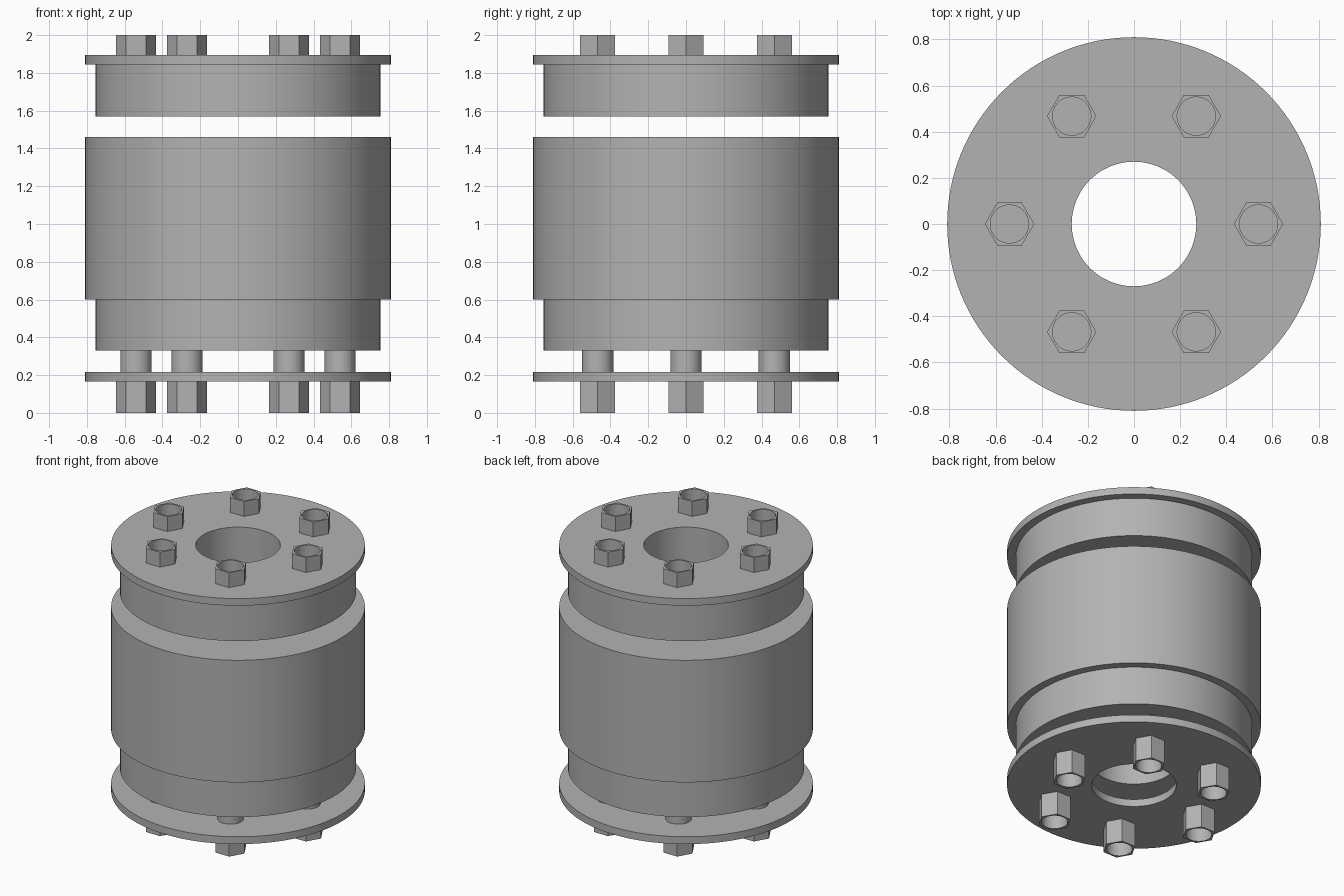
import bpy
import bmesh
from math import cos, sin, pi, radians

cube = bpy.data.objects.get("Cube")
if cube:
    bpy.data.objects.remove(cube)

# Single machined metal colour
GREY = (0.45, 0.45, 0.45, 1.0)
steel = bpy.data.materials.new("steel_grey")
steel.use_nodes = True
steel.diffuse_color = GREY
steel.node_tree.nodes["Principled BSDF"].inputs["Base Color"].default_value = GREY

BORE, SLEEVE, RIM = 0.27, 0.755, 0.81
BOLT_CIRCLE, SHAFT, NUT = 0.54, 0.083, 0.107


def round_radius(r, angle):
    return r


def hex_radius(r, angle):
    """Turn the outer wall into a hexagon, keeping the hole round."""
    if r <= SHAFT:
        return r
    return r * cos(pi / 6) / cos(angle % (pi / 3) - pi / 6)


def lathe(name, profile, segments, shape=round_radius, at=(0, 0)):
    """Sweep a closed (radius, height) profile around the z axis."""
    bm = bmesh.new()
    rings = []
    for i in range(segments):
        a = 2 * pi * i / segments
        rings.append([bm.verts.new((shape(r, a) * cos(a), shape(r, a) * sin(a), z))
                      for r, z in profile])
    for i in range(segments):
        here, there = rings[i], rings[(i + 1) % segments]
        for j in range(len(profile)):
            k = (j + 1) % len(profile)
            bm.faces.new((here[j], there[j], there[k], here[k]))
    bmesh.ops.recalc_face_normals(bm, faces=bm.faces)
    return finish(name, bm, at)


def rod(name, radius, z0, z1, at):
    """Solid round rod."""
    bm = bmesh.new()
    bmesh.ops.create_cone(bm, cap_ends=True, segments=48, radius1=radius,
                          radius2=radius, depth=z1 - z0)
    bmesh.ops.translate(bm, verts=bm.verts, vec=(0, 0, (z0 + z1) / 2))
    return finish(name, bm, at)


def finish(name, bm, at):
    mesh = bpy.data.meshes.new(name)
    bm.to_mesh(mesh)
    bm.free()
    mesh.materials.append(steel)
    obj = bpy.data.objects.new(name, mesh)
    obj.location = (at[0], at[1], 0)
    bpy.context.collection.objects.link(obj)
    bpy.ops.object.select_all(action='DESELECT')
    obj.select_set(True)
    bpy.context.view_layer.objects.active = obj
    bpy.ops.object.shade_smooth_by_angle(angle=radians(30))
    return obj


def tube(r_in, r_out, z0, z1):
    return [(r_in, z0), (r_out, z0), (r_out, z1), (r_in, z1)]


# Bottom flange plate
lathe("bottom_flange", tube(BORE, RIM, 0.165, 0.217), 128)

# Main body with narrower lower collar
lathe("main_body", [(BORE, 0.33), (SLEEVE, 0.33), (SLEEVE, 0.6),
                    (RIM, 0.6), (RIM, 1.46), (BORE, 1.46)], 128)

# Upper cap: collar below a thin flange
lathe("upper_cap", [(BORE, 1.57), (SLEEVE, 1.57), (SLEEVE, 1.845),
                    (RIM, 1.845), (RIM, 1.895), (BORE, 1.895)], 128)

# Six bolts, each with a hollow hex nut at both ends
for n in range(6):
    a = n * pi / 3
    spot = (BOLT_CIRCLE * cos(a), BOLT_CIRCLE * sin(a))
    lathe(f"top_nut_{n + 1}", tube(SHAFT, NUT, 1.895, 2.0), 48, hex_radius, spot)
    lathe(f"bottom_nut_{n + 1}", tube(SHAFT, NUT, 0.0, 0.165), 48, hex_radius, spot)
    rod(f"bolt_shaft_{n + 1}", SHAFT, 0.2, 0.35, spot)
